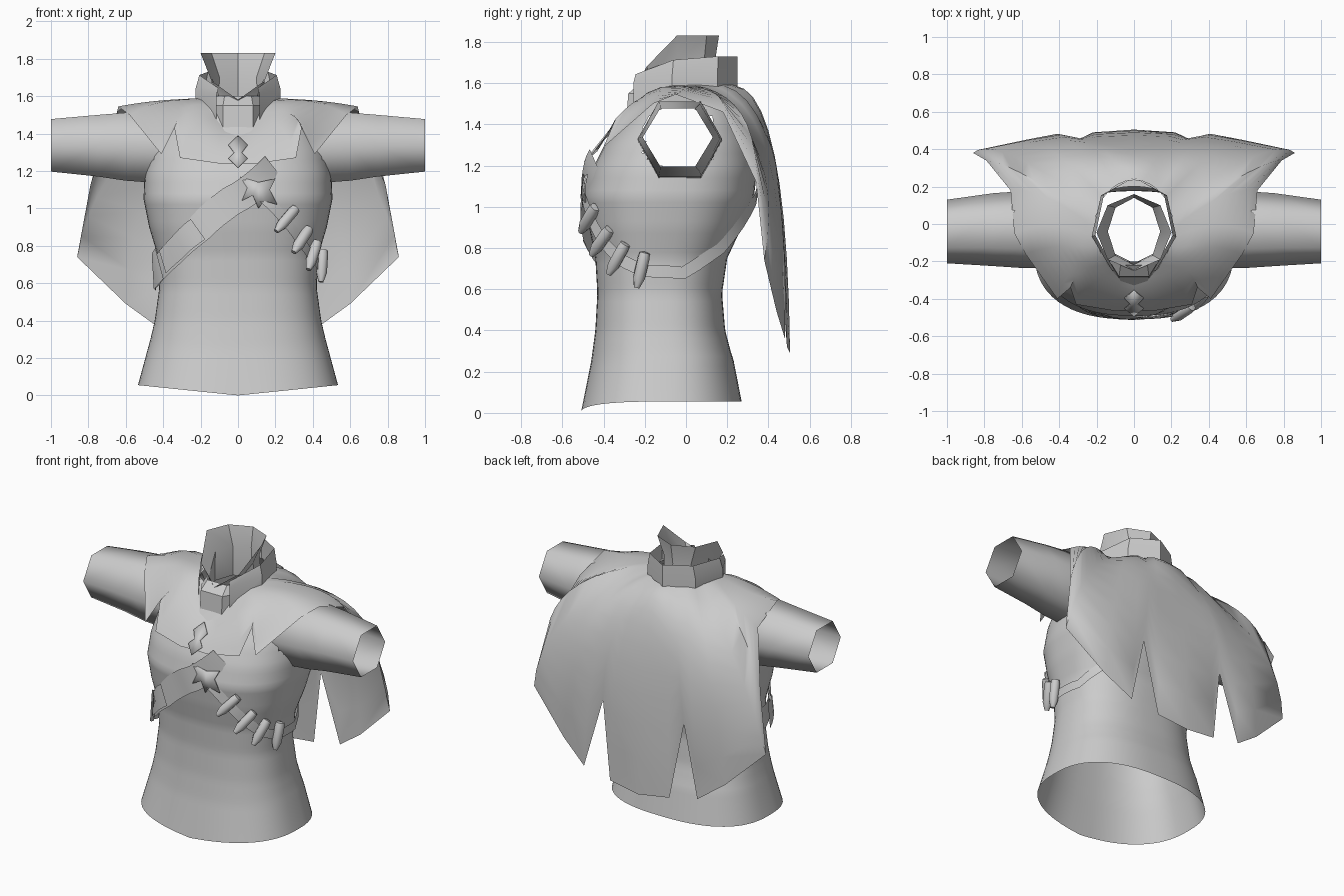
import bpy, bmesh, math
from mathutils import Vector

cube = bpy.data.objects.get("Cube")
if cube:
    bpy.data.objects.remove(cube, do_unlink=True)

grey = bpy.data.materials.new("plain grey")
grey.use_nodes = True
GREY = (0.6, 0.6, 0.6, 1)
grey.diffuse_color = GREY
grey.node_tree.nodes["Principled BSDF"].inputs["Base Color"].default_value = GREY


def finish(name, bm, angle=40):
    """Turn a bmesh into a shaded object."""
    bmesh.ops.recalc_face_normals(bm, faces=bm.faces)
    mesh = bpy.data.meshes.new(name)
    bm.to_mesh(mesh)
    bm.free()
    mesh.materials.append(grey)
    obj = bpy.data.objects.new(name, mesh)
    bpy.context.collection.objects.link(obj)
    bpy.ops.object.select_all(action='DESELECT')
    obj.select_set(True)
    bpy.context.view_layer.objects.active = obj
    bpy.ops.object.shade_smooth_by_angle(angle=math.radians(angle))
    return obj


def loft(name, rows, closed=False, skip=None, angle=40):
    """Skin a list of equally long point rows, leaving out skipped faces."""
    bm = bmesh.new()
    grid = [[bm.verts.new(p) for p in row] for row in rows]
    count = len(rows[0])
    for low, high in zip(grid, grid[1:]):
        for i in range(count if closed else count - 1):
            j = (i + 1) % count
            face = bm.faces.new((low[i], low[j], high[j], high[i]))
            if skip and skip(face.calc_center_median()):
                bm.faces.remove(face)
    bmesh.ops.remove_doubles(bm, verts=bm.verts, dist=0.0005)
    loose = [v for v in bm.verts if not v.link_faces]
    bmesh.ops.delete(bm, geom=loose, context='VERTS')
    finish(name, bm, angle)


def plate(name, outline, depth):
    """Thin front plate; depth gives y from x and z."""
    bm = bmesh.new()
    verts = [bm.verts.new((x, depth(x, z), z)) for x, z in outline]
    face = bm.faces.new(verts)
    bmesh.ops.triangulate(bm, faces=[face])
    obj = finish(name, bm)
    obj.modifiers.new("thickness", 'SOLIDIFY').thickness = 0.008


# Torso profile: height, half width, front y, back y
PROFILE = [
    (0, .535, -.51, .27), (.25, .48, -.46, .23), (.4, .445, -.44, .19),
    (.58, .42, -.43, .175), (.75, .43, -.44, .2), (.9, .475, -.47, .27),
    (1.05, .505, -.49, .33), (1.18, .5, -.455, .345), (1.3, .47, -.395, .33),
    (1.42, .42, -.3, .29), (1.5, .34, -.24, .25), (1.56, .22, -.2, .2)]


def torso_point(degrees, z, lift=0.0):
    """Point on the torso; zero degrees is front, ninety is the left side."""
    for low, high in zip(PROFILE, PROFILE[1:]):
        if z <= high[0]:
            break
    t = (z - low[0]) / (high[0] - low[0])
    _, half, front, back = (a + (b - a) * t for a, b in zip(low, high))
    s, c = math.sin(math.radians(degrees)), math.cos(math.radians(degrees))
    x = math.copysign(abs(s) ** 0.8, s) * (half + lift)
    y = -math.copysign(abs(c) ** 0.8, c) * ((back - front) / 2 + lift)
    return Vector((x, (front + back) / 2 + y, z))


def in_armhole(p):
    return abs(p.x) > 0.2 and ((p.y + .03) / .175) ** 2 + ((p.z - 1.33) / .175) ** 2 < 1


# Torso, open at neck, arms and waist
rows = []
for k in range(53):
    row = []
    for i in range(64):
        p = torso_point(i * 360 / 64, 1.56 * k / 52)
        hem_rise = 0.055 * max(abs(p.x) / .535, min(1, (p.y + .3) / .25))
        p.z += hem_rise * max(0, 1 - k / 10)
        row.append(p)
    rows.append(row)
loft("torso", rows, closed=True, skip=in_armhole)

# Sleeves: x, centre y, centre z, y radius, z radius
SLEEVE = [(.34, -.03, 1.32, .205, .22), (.6, -.03, 1.33, .205, .21),
          (.75, -.03, 1.335, .195, .19), (1, -.04, 1.337, .17, .162)]
for side, label in ((1, "left"), (-1, "right")):
    rows = []
    for x, cy, cz, ry, rz in SLEEVE:
        ring = [math.radians(60 * i) for i in range(6)]
        rows.append([(side * x, cy + ry * math.cos(a), cz + rz * math.sin(a)) for a in ring])
    loft(label + "_sleeve", rows, closed=True, angle=62)

# Cape: middle and hem point of each fold, from front centre to back centre
FOLDS = [
    ((0, -.38, 1.34), (0, -.46, 1.24)),
    ((.1, -.37, 1.36), (.1, -.465, 1.24)),
    ((.22, -.32, 1.44), (.31, -.43, 1.27)),
    ((.27, -.25, 1.51), (.34, -.34, 1.43)),
    ((.31, -.23, 1.51), (.41, -.4, 1.29)),
    ((.4, -.12, 1.57), (.58, -.16, 1.5)),
    ((.43, -.01, 1.575), (.64, -.05, 1.545)),
    ((.46, .14, 1.55), (.66, .18, 1.46)),
    ((.6, .27, 1.45), (.79, .34, 1.12)),
    ((.64, .36, 1.24), (.86, .38, .74)),
    ((.45, .4, 1.24), (.6, .44, .49)),
    ((.32, .42, 1.24), (.42, .48, .36)),
    ((.23, .415, 1.29), (.3, .45, .82)),
    ((.17, .425, 1.25), (.22, .49, .32)),
    ((0, .43, 1.25), (0, .505, .29))]


def fold_curve(index):
    """Smooth curve from the neckline through the middle to the hem."""
    a = math.pi * index / (len(FOLDS) - 1)
    c = math.cos(a)
    neck = Vector((.21 * math.sin(a), -.02 - .255 * c, 1.59 - .17 * max(0, c) ** 3))
    mid, hem = (Vector(p) for p in FOLDS[index])
    steps = [k / 10 for k in range(11)]
    return [neck * (1 - t) * (1 - 2 * t) + mid * 4 * t * (1 - t) + hem * t * (2 * t - 1)
            for t in steps]


half = [fold_curve(i) for i in range(len(FOLDS))]
mirrored = [[Vector((-p.x, p.y, p.z)) for p in col] for col in reversed(half)]
loft("cape", mirrored + half[1:], angle=50)


# Collars, as rings around the neck
def collar_ring(start, end, count, rx, front, back, height):
    points = []
    for i in range(count):
        a = math.radians(start + (end - start) * i / (count - 1))
        c = math.cos(a)
        y = (front + back) / 2 - c * (back - front) / 2
        points.append((rx * math.sin(a), y, height(max(0, c))))
    return points


loft("outer_collar", [
    collar_ring(30, 330, 7, .23, -.29, .25, lambda c: 1.58 - .2 * c ** 3),
    collar_ring(30, 330, 7, .23, -.29, .25, lambda c: 1.65 - .05 * c),
    collar_ring(30, 330, 7, .21, -.28, .25, lambda c: 1.73 - .1 * c)], angle=30)
loft("inner_collar", [
    collar_ring(0, 360, 9, .15, -.21, .15, lambda c: 1.5),
    collar_ring(0, 360, 9, .14, -.22, .14, lambda c: 1.7 - .15 * c),
    collar_ring(0, 360, 9, .2, -.25, .16, lambda c: 1.83 - .25 * c ** 1.5)], angle=30)

# Throat guard below the inner collar
THROAT = [(-.13, -.2), (-.08, -.28), (.08, -.28), (.13, -.2)]
loft("throat_guard", [
    [(x, y - .01, 1.42) for x, y in THROAT],
    [(x, y, 1.55) for x, y in THROAT],
    [(x * .9, y + .06, 1.6) for x, y in THROAT]], angle=25)

# Zigzag clasp and spiked buckle on the chest
ZIGZAG = [(0, 1.39), (.05, 1.34), (.02, 1.3), (.05, 1.27), (0, 1.22)]
left_edge = [(-x, z) for x, z in reversed(ZIGZAG[1:-1])]
plate("cape_clasp", ZIGZAG + left_edge, lambda x, z: -.495 + (z - 1.22) * .8)
SPIKES = [(.01, 1.17), (.11, 1.14), (.2, 1.16), (.17, 1.1), (.21, 1.02), (.14, 1.04),
          (.11, 1), (.08, 1.07), (.02, 1.04), (.05, 1.11)]
plate("chest_buckle", SPIKES, lambda x, z: -.515 + .1 * abs(x) + .15 * max(0, z - 1.08))


# Straps that follow the torso
def path_point(path, t, lift):
    f = t * (len(path) - 1)
    i = min(int(f), len(path) - 2)
    (a, z), (b, w) = path[i], path[i + 1]
    return torso_point(a + (b - a) * (f - i), z + (w - z) * (f - i), lift)


def path_frame(path, t, lift):
    """Position, across direction and outward direction on a strap."""
    p = path_point(path, t, lift)
    along = path_point(path, min(1, t + .04), lift) - path_point(path, max(0, t - .04), lift)
    outward = Vector((p.x, p.y + .1, 0)).normalized()
    across = outward.cross(along).normalized()
    return p, across, outward


def strap(name, path, width, lift, start=0.0, end=1.0, steps=24):
    edges = []
    for k in range(steps + 1):
        p, across, _ = path_frame(path, start + (end - start) * k / steps, lift)
        edges.append([p - across * width / 2, p + across * width / 2])
    loft(name, edges)


AMMO_PATH = [(6, 1.1), (25, .94), (40, .83), (58, .745), (80, .69), (105, .68),
             (140, .8), (165, .98), (190, 1.15)]
WIDE_PATH = [(17, 1.22), (4, 1.1), (-4, 1.02), (-20, .89), (-40, .785), (-58, .715),
             (-75, .66), (-100, .64)]
strap("pouch_strap", AMMO_PATH, .06, .015)
strap("chest_strap", WIDE_PATH, .16, .02)
strap("strap_patch", WIDE_PATH, .14, .03, .43, .72, 8)
strap("strap_loop", WIDE_PATH, .19, .04, .74, .87, 4)

# Pointed cylinders hanging on the narrow strap
BULLET = [(0, .09), (.026, .085), (.03, .06), (.03, -.04), (.014, -.09), (0, -.09)]
for number, t in enumerate((.125, .25, .37, .49)):
    p, across, outward = path_frame(AMMO_PATH, t, .03)
    axis = across if across.z > 0 else -across
    sideways = axis.cross(outward).normalized()
    ring = [math.tau * i / 8 for i in range(8)]
    rows = [[p + axis * h + (sideways * math.cos(a) + outward * math.sin(a)) * r for a in ring]
            for r, h in BULLET[1:-1]]
    tips = [[p + axis * h + sideways * r * math.cos(a) * .02 for a in ring]
            for r, h in ((.03, .09), (.03, -.09))]
    loft("cartridge_" + str(number + 1), [tips[0]] + rows + [tips[1]], closed=True, angle=50)
